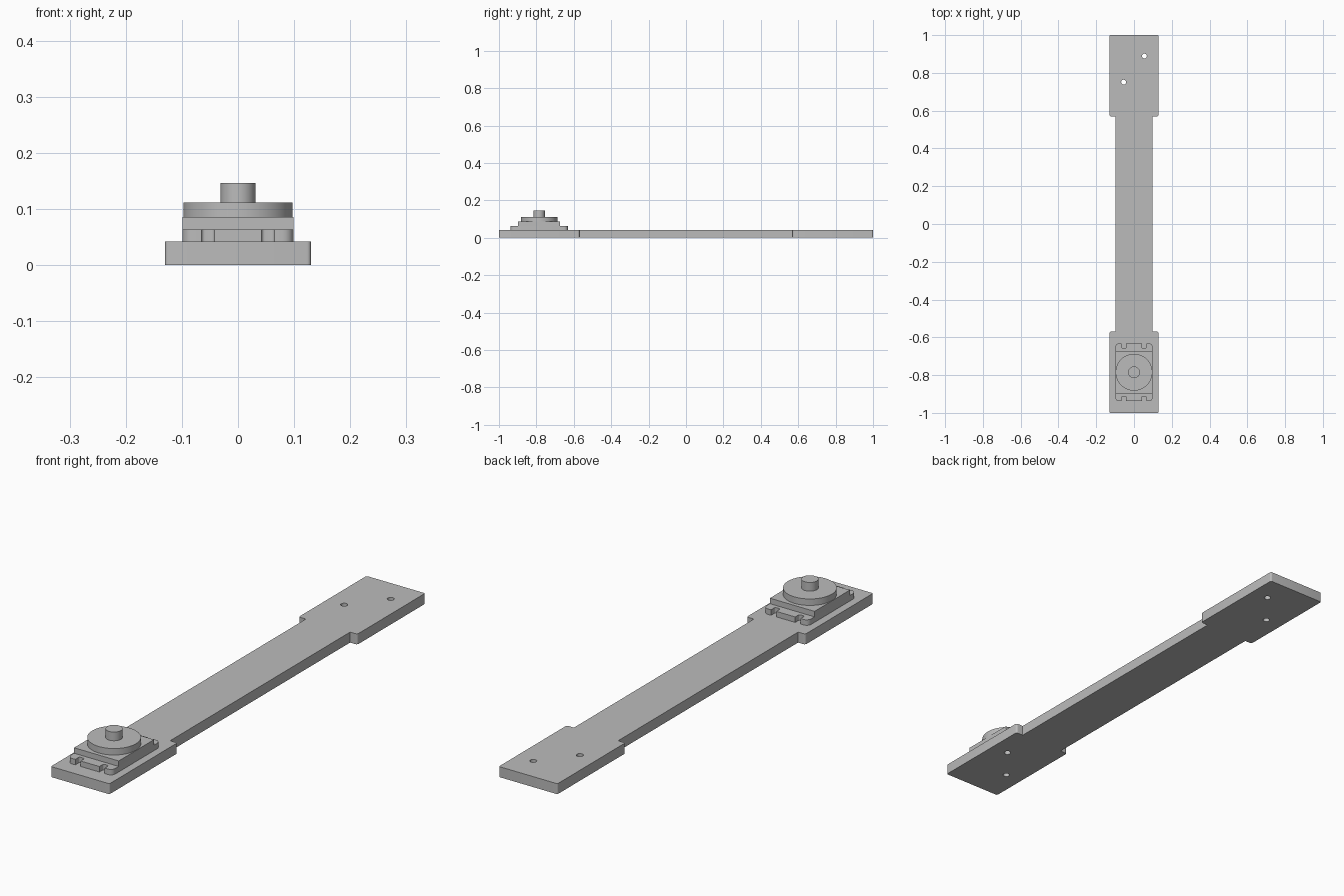
import bpy, bmesh
from math import cos, sin, pi, radians
from mathutils import Vector

old = bpy.data.objects.get("Cube")
if old:
    bpy.data.objects.remove(old, do_unlink=True)

grey = bpy.data.materials.new("plain grey")
grey.use_nodes = True
colour = (0.5, 0.5, 0.5, 1)
grey.diffuse_color = colour
grey.node_tree.nodes["Principled BSDF"].inputs["Base Color"].default_value = colour


def circle(x, y, r, n):
    return [(x + r * cos(2 * pi * i / n), y + r * sin(2 * pi * i / n)) for i in range(n)]


def rounded(points, radii, steps=5):
    """Round each corner of a closed outline by its own radius."""
    out = []
    for i, (p, r) in enumerate(zip(points, radii)):
        p = Vector(p)
        a = p + (Vector(points[i - 1]) - p).normalized() * r
        b = p + (Vector(points[(i + 1) % len(points)]) - p).normalized() * r
        if r == 0:
            out.append(tuple(p))
            continue
        centre = a + b - p
        for k in range(steps + 1):
            t = pi / 2 * k / steps
            out.append(tuple(centre + (a - centre) * cos(t) + (b - centre) * sin(t)))
    return out


def mirrored(quarter):
    """Complete a quarter outline (running from the +x side to the +y side)."""
    half = quarter + [(-x, y) for x, y in reversed(quarter)]
    return half + [(-x, -y) for x, y in half]


def slab(name, loops, z0, z1, y=0):
    """Extrude a flat outline, with further loops as holes, from z0 to z1."""
    curve = bpy.data.curves.new(name, "CURVE")
    curve.dimensions = "2D"
    curve.fill_mode = "BOTH"
    curve.extrude = (z1 - z0) / 2
    for loop in loops:
        spline = curve.splines.new("POLY")
        spline.points.add(len(loop) - 1)
        for point, (px, py) in zip(spline.points, loop):
            point.co = (px, py + y, 0, 1)
        spline.use_cyclic_u = True
    source = bpy.data.objects.new(name + " outline", curve)
    bpy.context.collection.objects.link(source)
    bpy.context.view_layer.update()
    mesh = bpy.data.meshes.new_from_object(
        source.evaluated_get(bpy.context.evaluated_depsgraph_get()))
    bpy.data.objects.remove(source, do_unlink=True)
    bm = bmesh.new()
    bm.from_mesh(mesh)
    bmesh.ops.remove_doubles(bm, verts=bm.verts, dist=1e-5)
    bmesh.ops.translate(bm, verts=bm.verts, vec=(0, 0, (z0 + z1) / 2))
    bmesh.ops.recalc_face_normals(bm, faces=bm.faces)
    bm.to_mesh(mesh)
    bm.free()
    mesh.name = name
    mesh.materials.clear()
    mesh.materials.append(grey)
    obj = bpy.data.objects.new(name, mesh)
    bpy.context.collection.objects.link(obj)
    bpy.ops.object.select_all(action="DESELECT")
    obj.select_set(True)
    bpy.context.view_layer.objects.active = obj
    bpy.ops.object.shade_smooth_by_angle(angle=radians(30))
    return obj


MOTOR_Y = -0.785

# Long arm with wider ends and a diagonal pair of screw holes in each
arm = mirrored([(0.098, 0.57), (0.13, 0.57), (0.13, 1.0)])
arm_radii = [0, 0.009, 0.007, 0.007, 0.009, 0] * 2
holes = [circle(s * 0.055, y + s * 0.069, 0.013, 20)
         for y in (MOTOR_Y, 0.82) for s in (1, -1)]
slab("arm_plate", [rounded(arm, arm_radii)] + holes, 0, 0.042)

# Motor foot with two slots at each end
end, slot = 0.153, 0.127
foot = mirrored([(0.099, end), (0.065, end), (0.065, slot), (0.042, slot), (0.042, end)])
foot_radii = [0.02, 0, 0.006, 0.006, 0, 0, 0.006, 0.006, 0, 0.02] * 2
slab("motor_foot", [rounded(foot, foot_radii)], 0.042, 0.064, MOTOR_Y)

# Motor body, rotor disc and shaft
slab("motor_body", [mirrored([(0.099, 0.112)])], 0.064, 0.086, MOTOR_Y)
slab("rotor_disc", [circle(0, 0, 0.0975, 64)], 0.086, 0.112, MOTOR_Y)
slab("shaft", [circle(0, 0, 0.031, 40)], 0.112, 0.147, MOTOR_Y)
